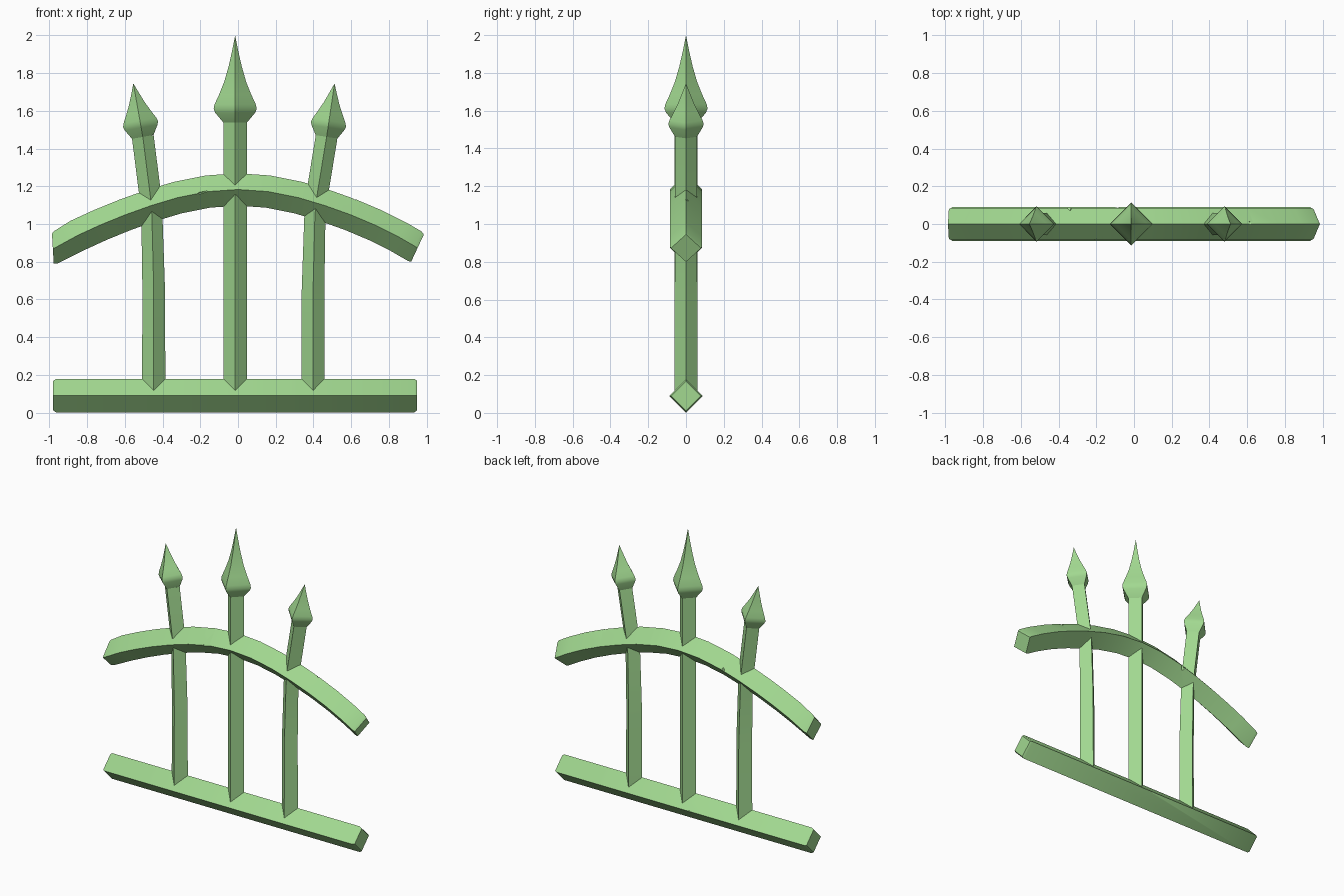
import bpy, bmesh, math
from mathutils import Vector

if "Cube" in bpy.data.objects:
    bpy.data.objects.remove(bpy.data.objects["Cube"])

green = bpy.data.materials.new("green_paint")
green.diffuse_color = (0.36, 0.69, 0.28, 1)
green.use_nodes = True
green.node_tree.nodes["Principled BSDF"].inputs["Base Color"].default_value = green.diffuse_color


def finish(ob):
    bpy.ops.object.select_all(action='DESELECT')
    ob.select_set(True)
    bpy.context.view_layer.objects.active = ob
    bpy.ops.object.convert(target='MESH')
    bpy.ops.object.shade_smooth_by_angle(angle=math.radians(30))


def sweep(name, path, radii, normals=None):
    """Diamond section swept along an (x, z) path; normals overrides ring directions."""
    normals = normals or {}
    pts = [Vector((x, 0, z)) for x, z in path]
    bm = bmesh.new()
    rings = []
    for i, (p, r) in enumerate(zip(pts, radii)):
        t = (pts[min(i + 1, len(pts) - 1)] - pts[max(i - 1, 0)]).normalized()
        n = Vector((-t.z, 0, t.x))
        if i in normals:
            n = Vector((normals[i][0], 0, normals[i][1])).normalized()
        side = Vector((0, 1, 0))
        rings.append([bm.verts.new(p + d * r) for d in (n, side, -n, -side)])
    for a, b in zip(rings, rings[1:]):
        for k in range(4):
            bm.faces.new((a[k], a[(k + 1) % 4], b[(k + 1) % 4], b[k]))
    bm.faces.new(rings[0])
    bm.faces.new(rings[-1][::-1])
    bmesh.ops.remove_doubles(bm, verts=bm.verts, dist=0.0005)
    bmesh.ops.recalc_face_normals(bm, faces=bm.faces)
    me = bpy.data.meshes.new(name)
    bm.to_mesh(me)
    bm.free()
    me.materials.append(green)
    ob = bpy.data.objects.new(name, me)
    bpy.context.collection.objects.link(ob)
    return ob


def nick(ob, loc, size, rot):
    """Cut a small wedge-shaped dent."""
    bpy.ops.mesh.primitive_cone_add(vertices=4, radius1=1, radius2=0.2, depth=2,
                                    location=loc, rotation=[math.radians(a) for a in rot])
    cutter = bpy.context.object
    cutter.name = "nick_cutter"
    cutter.scale = size
    cutter.hide_render = True
    bpy.context.view_layer.update()
    m = ob.modifiers.new("nick", 'BOOLEAN')
    m.operation, m.object, m.solver = 'DIFFERENCE', cutter, 'EXACT'
    return cutter


# Bottom rail with clipped ends
rail = sweep("bottom_rail", [(-0.98, 0.09), (-0.965, 0.09), (0.935, 0.09), (0.95, 0.09)],
             [0.078, 0.089, 0.089, 0.078])
cutters = [nick(rail, (-0.08, 0.092, 0.095), (0.012, 0.012, 0.02), (0, 50, 0))]

# Arched top rail
arch_pts = [(-0.982, 0.869), (-0.965, 0.877), (-0.85, 0.94), (-0.73, 0.995), (-0.6, 1.048),
            (-0.46, 1.098), (-0.32, 1.14), (-0.16, 1.172), (0, 1.183), (0.16, 1.172),
            (0.32, 1.14), (0.46, 1.098), (0.6, 1.048), (0.73, 0.993), (0.85, 0.933),
            (0.938, 0.882), (0.952, 0.872)]
arch_r = [0.08] + [0.086] * (len(arch_pts) - 2) + [0.08]
arch = sweep("arched_rail", arch_pts, arch_r,
             {0: (-0.06, 1), 1: (-0.12, 1), 15: (0.42, 0.9), 16: (0.42, 0.9)})
cutters += [nick(arch, (-0.16, -0.088, 1.178), (0.012, 0.012, 0.05), (0, 72, 0)),
            nick(arch, (0.64, 0.01, 1.122), (0.012, 0.015, 0.03), (0, 110, 0)),
            nick(arch, (-0.34, 0.08, 1.142), (0.012, 0.02, 0.03), (0, 20, 0))]

# Posts: centre one straight, side ones leaning outward above the arch
posts = [
    sweep("centre_post", [(-0.015, 0.09), (-0.015, 1.54)], [0.062] * 2),
    sweep("left_post", [(-0.447, 0.09), (-0.447, 0.65), (-0.457, 1.05), (-0.464, 1.14),
                        (-0.505, 1.464)], [0.062, 0.06, 0.056, 0.058, 0.058]),
    sweep("right_post", [(0.398, 0.09), (0.398, 0.65), (0.408, 1.05), (0.417, 1.14),
                         (0.47, 1.464)], [0.062, 0.06, 0.056, 0.058, 0.058]),
]

# Spear finials: (distance along axis, radius)
big = [(0, 0.06), (0.055, 0.106), (0.075, 0.114), (0.098, 0.11), (0.15, 0.086),
       (0.22, 0.058), (0.3, 0.035), (0.38, 0.017), (0.465, 0.0)]
small = [(0, 0.058), (0.05, 0.088), (0.068, 0.094), (0.088, 0.088), (0.13, 0.066),
         (0.18, 0.042), (0.23, 0.022), (0.287, 0.0)]
for name, base, tip, prof in (("centre_finial", (-0.015, 1.535), (-0.015, 2.0), big),
                              ("left_finial", (-0.505, 1.462), (-0.555, 1.745), small),
                              ("right_finial", (0.47, 1.462), (0.512, 1.745), small)):
    a, b = Vector(base), Vector(tip)
    path = [a.lerp(b, d / prof[-1][0]) for d, r in prof]
    posts.append(sweep(name, path, [r for d, r in prof]))

for ob in [rail, arch] + posts:
    finish(ob)
for c in cutters:
    bpy.data.objects.remove(c)
